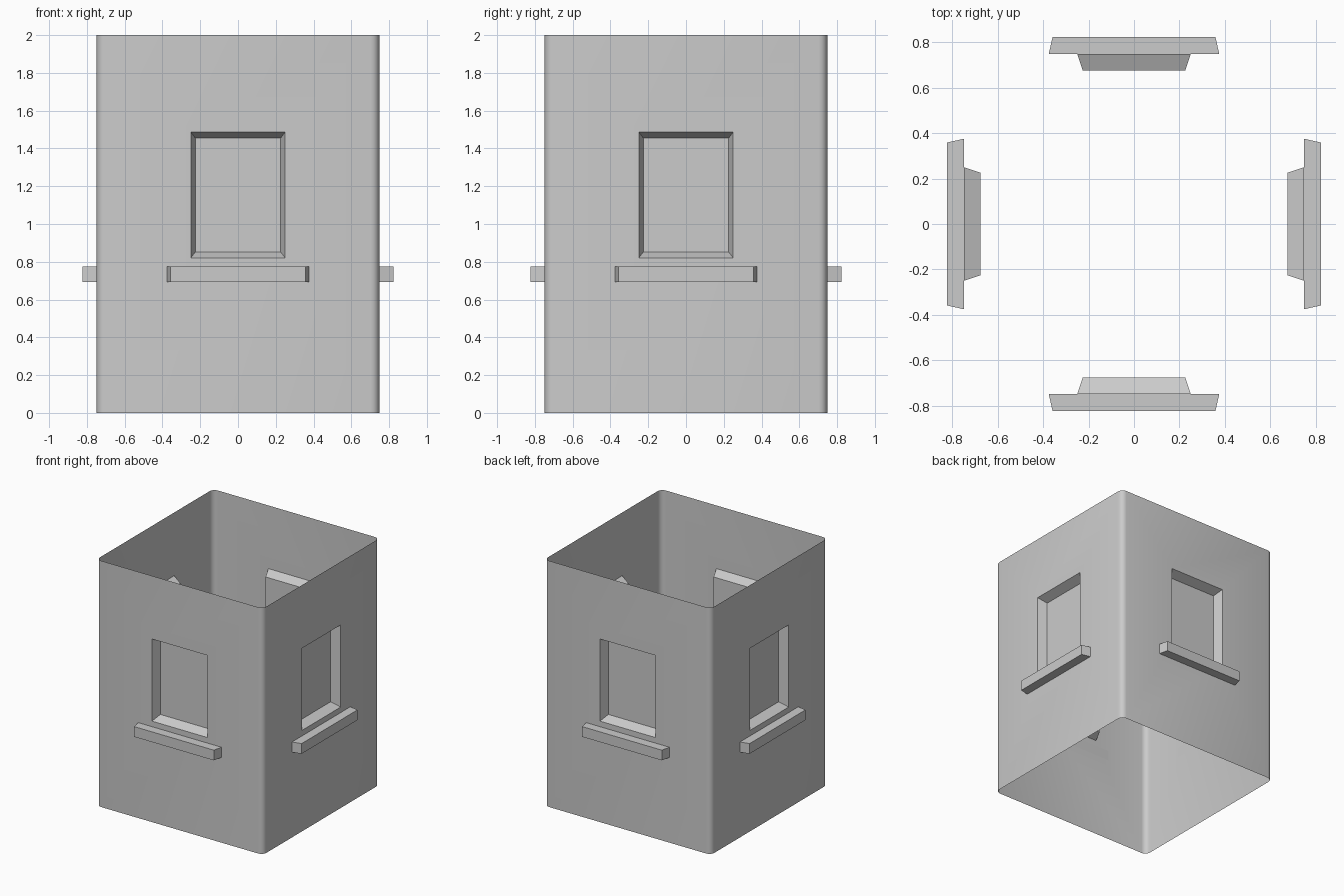
import bpy, bmesh
from math import pi, sin, cos
from mathutils import Matrix

if "Cube" in bpy.data.objects:
    bpy.data.objects.remove(bpy.data.objects["Cube"])

W, H = 0.748, 2.0        # half width of the tower section, height
R, SEG = 0.045, 4        # corner rounding


def loop(bm, half, y, z0, z1):
    return [bm.verts.new(p) for p in
            ((-half, y, z0), (half, y, z0), (half, y, z1), (-half, y, z1))]


def bridge(bm, a, b):
    for i in range(4):
        j = (i + 1) % 4
        bm.faces.new((a[i], a[j], b[j], b[i]))


def finish(bm, name):
    me = bpy.data.meshes.new(name)
    bm.to_mesh(me)
    bm.free()
    ob = bpy.data.objects.new(name, me)
    bpy.context.collection.objects.link(ob)
    return ob


# Walls: one panel with a recessed window plus one rounded corner, spun four times
bm = bmesh.new()
edge = W - R
panel = loop(bm, edge, -W, 0, H)
opening = loop(bm, 0.25, -W, 0.82, 1.487)
recess = loop(bm, 0.225, -0.675, 0.853, 1.454)
bridge(bm, panel, opening)
bridge(bm, opening, recess)
bm.faces.new(recess)

arc = []
for i in range(SEG + 1):
    a = -pi / 2 + i * pi / 2 / SEG
    x, y = edge + R * cos(a), -edge + R * sin(a)
    arc.append([bm.verts.new((x, y, z)) for z in (0, H)])
for p, q in zip(arc, arc[1:]):
    bm.faces.new((p[0], q[0], q[1], p[1]))

side = bm.verts[:] + bm.edges[:] + bm.faces[:]
for k in (1, 2, 3):
    new = bmesh.ops.duplicate(bm, geom=side)["geom"]
    bmesh.ops.rotate(bm, cent=(0, 0, 0), matrix=Matrix.Rotation(k * pi / 2, 3, 'Z'),
                     verts=[v for v in new if isinstance(v, bmesh.types.BMVert)])
bmesh.ops.remove_doubles(bm, verts=bm.verts, dist=0.0005)
walls = finish(bm, "walls")
bpy.context.view_layer.objects.active = walls
walls.select_set(True)
bpy.ops.object.shade_smooth_by_angle(angle=pi / 6)

# Window sills: tapered ledges, one under each window
for k, name in enumerate(("front", "right", "back", "left")):
    bm = bmesh.new()
    back = loop(bm, 0.375, -W, 0.692, 0.775)
    front = loop(bm, 0.358, -0.822, 0.692, 0.775)
    bridge(bm, back, front)
    bm.faces.new(front)
    bm.faces.new(back[::-1])
    sill = finish(bm, name + "_window_sill")
    sill.rotation_euler.z = k * pi / 2
